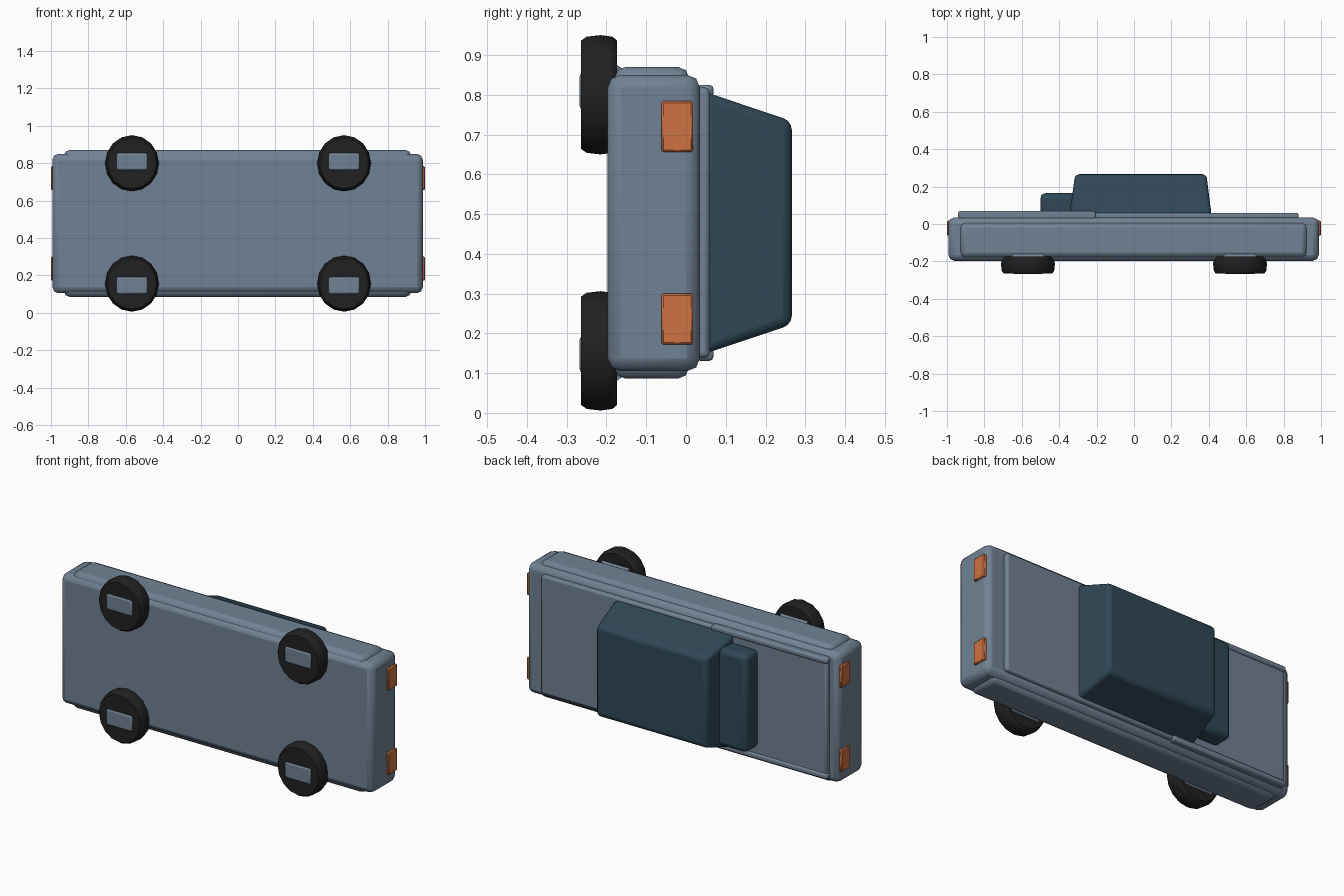
import bpy, bmesh, math
from mathutils import Vector

if "Cube" in bpy.data.objects:
    bpy.data.objects.remove(bpy.data.objects["Cube"])

MID = 0.478  # centre of the car's width, along z


def material(name, rgb):
    m = bpy.data.materials.new(name)
    m.diffuse_color = (*rgb, 1)
    m.use_nodes = True
    m.node_tree.nodes["Principled BSDF"].inputs["Base Color"].default_value = m.diffuse_color
    return m


SLATE = material("slate_paint", (0.165, 0.222, 0.292))
TEAL = material("dark_teal", (0.029, 0.064, 0.092))
RUBBER = material("black_rubber", (0.015, 0.015, 0.015))
ORANGE = material("orange_lamp", (0.62, 0.17, 0.054))


def finish(name, bm, mat, bevel=0, segments=2):
    bmesh.ops.recalc_face_normals(bm, faces=bm.faces)
    mesh = bpy.data.meshes.new(name)
    bm.to_mesh(mesh)
    bm.free()
    mesh.materials.append(mat)
    ob = bpy.data.objects.new(name, mesh)
    bpy.context.collection.objects.link(ob)
    if bevel:
        b = ob.modifiers.new("rounded_edges", 'BEVEL')
        b.width = bevel
        b.segments = segments
        b.limit_method = 'ANGLE'
        b.angle_limit = math.radians(25)
    bpy.context.view_layer.objects.active = ob
    ob.select_set(True)
    bpy.ops.object.shade_smooth_by_angle(angle=math.radians(30))
    ob.select_set(False)
    return ob


def taper_box(name, base_x, top_x, y, base_z, top_z, mat, bevel=0, segments=2):
    """Box whose rectangle changes between y[0] and y[1]."""
    bm = bmesh.new()
    rings = []
    for yy, xs, zs in ((y[0], base_x, base_z), (y[1], top_x, top_z)):
        corners = ((xs[0], zs[0]), (xs[1], zs[0]), (xs[1], zs[1]), (xs[0], zs[1]))
        rings.append([bm.verts.new((a, yy, c)) for a, c in corners])
    lo, hi = rings
    bm.faces.new(lo)
    bm.faces.new(hi)
    for i in range(4):
        j = (i + 1) % 4
        bm.faces.new((lo[i], lo[j], hi[j], hi[i]))
    return finish(name, bm, mat, bevel, segments)


def box(name, x, y, z, mat, bevel=0, segments=2):
    return taper_box(name, x, x, y, z, z, mat, bevel, segments)


def lathe(name, x, z, profile, sides, mat):
    """Solid of revolution about a y axis from (radius, y) points."""
    bm = bmesh.new()
    rings = []
    for r, y in profile:
        rings.append([bm.verts.new((x + r * 0.96 * math.sin(math.tau * i / sides), y,
                                    z + r * math.cos(math.tau * i / sides)))
                      for i in range(sides)])
    for a, b in zip(rings, rings[1:]):
        for i in range(sides):
            j = (i + 1) % sides
            bm.faces.new((a[i], a[j], b[j], b[i]))
    bm.faces.new(rings[0])
    bm.faces.new(rings[-1])
    return finish(name, bm, mat)


# Main hull with bulging side panels
box("body", (-0.992, 0.988), (-0.197, 0.035), (0.105, 0.85), SLATE, 0.032)
for s, tag in ((-1, "low"), (1, "high")):
    z = sorted((MID + s * 0.30, MID + s * 0.392))
    box("side_panel_" + tag, (-0.93, 0.925), (-0.18, 0.008), z, SLATE, 0.028)
    # Fender rail along the deck edge
    z = sorted((MID + s * 0.315, MID + s * 0.347))
    box("fender_rail_" + tag, (-0.94, -0.205), (0.025, 0.069), z, SLATE, 0.01)

# Deck on top of the hull
box("deck", (-0.935, 0.88), (0.02, 0.06), (0.138, 0.818), SLATE, 0.012)

# Cabin and the lower windshield block
taper_box("cabin", (-0.345, 0.415), (-0.315, 0.387), (0.045, 0.266),
          (0.148, 0.808), (0.222, 0.734), TEAL, 0.022, 3)
box("windshield_block", (-0.50, -0.30), (0.045, 0.165), (0.198, 0.758), TEAL, 0.028, 3)

# Wheels with rectangular hub plates and inner axle stubs
for sx, end in ((-1, "left"), (1, "right")):
    for sz, tag in ((-1, "low"), (1, "high")):
        x = sx * 0.567
        z = MID + sz * 0.322
        name = end + "_" + tag
        lathe("wheel_" + name, x, z,
              [(0.136, -0.264), (0.146, -0.25), (0.150, -0.215), (0.146, -0.185),
               (0.136, -0.173)], 16, RUBBER)
        hz = MID + sz * 0.331
        box("hub_" + name, (x - 0.087, x + 0.087), (-0.268, -0.24),
            (hz - 0.05, hz + 0.05), SLATE, 0.014)
        taper_box("axle_" + name, (x - 0.09, x + 0.09), (x - 0.08, x + 0.08), (-0.18, -0.15),
                  (hz - 0.07, hz + 0.07), (hz - 0.05, hz + 0.05), SLATE)

# Lamps on both ends
for sx, end in ((-1, "left"), (1, "right")):
    for sz, tag in ((-1, "low"), (1, "high")):
        x = sorted((sx * 0.96, sx * 1.0))
        z = MID + sz * 0.242
        box("lamp_" + end + "_" + tag, x, (-0.062, 0.018),
            (z - 0.064, z + 0.064), ORANGE, 0.005, 1)
